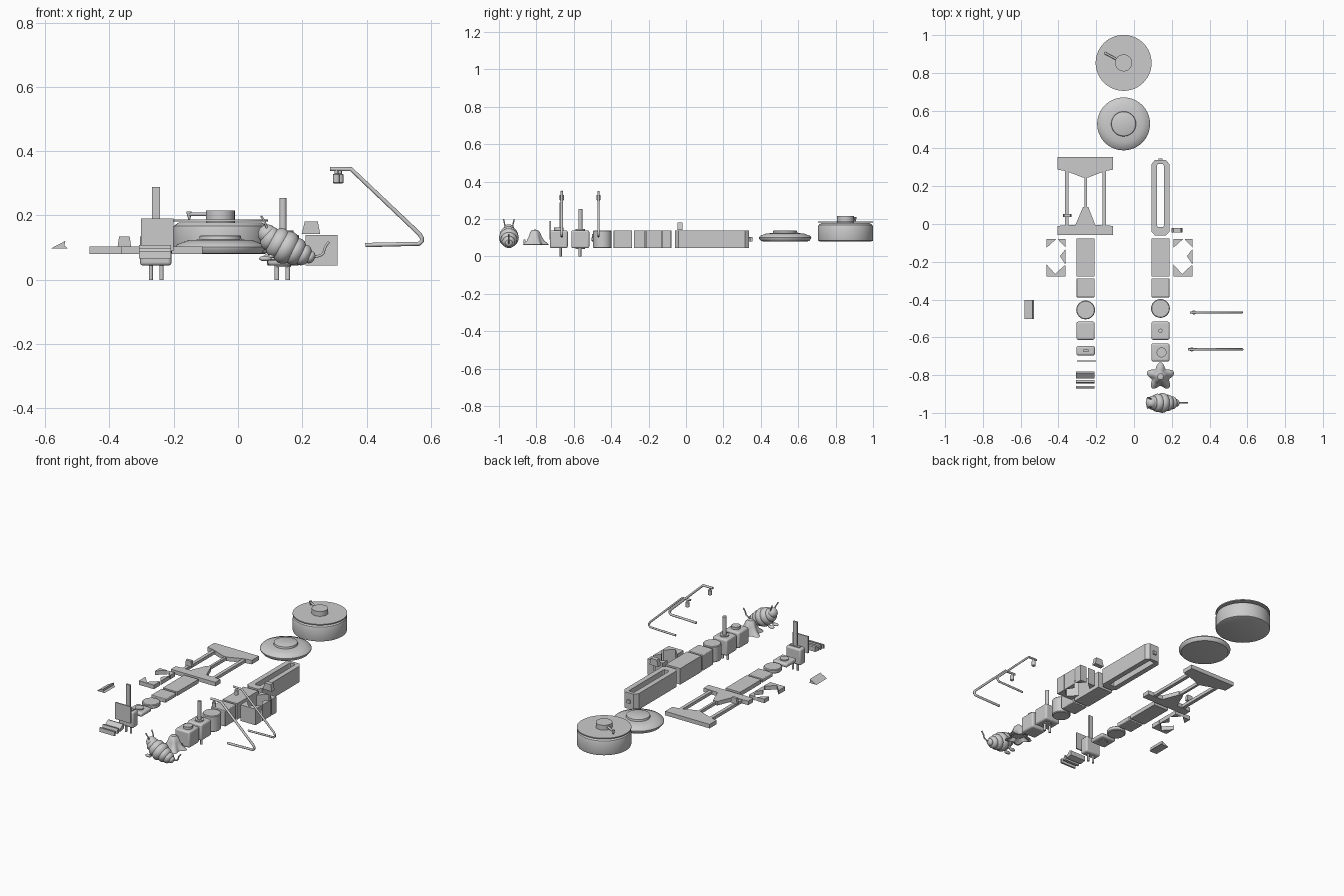
import bpy, bmesh, math
from mathutils import Vector

if "Cube" in bpy.data.objects:
    bpy.data.objects.remove(bpy.data.objects["Cube"])

LX, RX = -0.256, 0.14      # column centres
LO, HI = 0.044, 0.14       # tall parts
TLO, THI = 0.08, 0.104     # thin parts


def finish(name, bm, bevel=0, smooth=False):
    bmesh.ops.recalc_face_normals(bm, faces=bm.faces)
    me = bpy.data.meshes.new(name)
    bm.to_mesh(me)
    bm.free()
    ob = bpy.data.objects.new(name, me)
    bpy.context.collection.objects.link(ob)
    if bevel:
        m = ob.modifiers.new("bevel", 'BEVEL')
        m.width, m.segments = bevel, 3
    if smooth:
        bpy.ops.object.select_all(action='DESELECT')
        ob.select_set(True)
        bpy.context.view_layer.objects.active = ob
        bpy.ops.object.shade_smooth_by_angle(angle=math.radians(35))
    return ob


def box(name, x0, x1, y0, y1, z0, z1, bevel=0):
    bm = bmesh.new()
    bmesh.ops.create_cube(bm, size=1)
    for v in bm.verts:
        v.co = ((x0 + x1) / 2 + v.co.x * (x1 - x0), (y0 + y1) / 2 + v.co.y * (y1 - y0),
                (z0 + z1) / 2 + v.co.z * (z1 - z0))
    return finish(name, bm, bevel, bevel > 0)


def prism(name, pts, a, b, axis='z'):
    # extrude a 2D outline: along z (xy points), y (xz points) or x (yz points)
    place = {'z': lambda p, t: (p[0], p[1], t), 'y': lambda p, t: (p[0], t, p[1]),
             'x': lambda p, t: (t, p[0], p[1])}[axis]
    bm = bmesh.new()
    f = bm.faces.new([bm.verts.new(place(p, a)) for p in pts])
    ext = bmesh.ops.extrude_face_region(bm, geom=[f])['geom']
    d = Vector(place((0, 0), b - a))
    bmesh.ops.translate(bm, vec=d, verts=[v for v in ext if isinstance(v, bmesh.types.BMVert)])
    return finish(name, bm)


def lathe(name, x, y, prof, n=48):
    bm = bmesh.new()
    rings = [[bm.verts.new((x + r * math.cos(2 * math.pi * i / n), y + r * math.sin(2 * math.pi * i / n), z))
              for i in range(n)] for r, z in prof]
    for a, b in zip(rings, rings[1:]):
        for i in range(n):
            bm.faces.new((a[i], a[(i + 1) % n], b[(i + 1) % n], b[i]))
    bm.faces.new(rings[0])
    bm.faces.new(rings[-1])
    return finish(name, bm, 0, True)


def cyl(name, x, y, r, z0, z1, n=32):
    return lathe(name, x, y, [(r, z0), (r, z1)], n)


def ball(name, c, r, s=(1, 1, 1), tilt=0):
    bm = bmesh.new()
    bmesh.ops.create_uvsphere(bm, u_segments=24, v_segments=16, radius=r)
    ob = finish(name, bm, 0, True)
    ob.location, ob.scale, ob.rotation_euler = c, s, (0, tilt, 0)
    return ob


def tube(name, pts, r, smooth=False):
    cu = bpy.data.curves.new(name, 'CURVE')
    cu.dimensions, cu.bevel_depth, cu.bevel_resolution, cu.use_fill_caps = '3D', r, 3, True
    sp = cu.splines.new('NURBS' if smooth else 'POLY')
    sp.points.add(len(pts) - 1)
    for p, co in zip(sp.points, pts):
        p.co = (*co, 1)
    if smooth:
        sp.use_endpoint_u, sp.order_u = True, 3
    ob = bpy.data.objects.new(name, cu)
    bpy.context.collection.objects.link(ob)
    return ob


# Round drum with thin lid, knob and handle
DX, DY = -0.055, 0.853
lathe("drum_body", DX, DY, [(.136, .08), (.146, .084), (.148, .09), (.148, .155), (.144, .168), (.13, .178)], 64)
cyl("drum_lid", DX, DY, .148, .181, .187, 64)
cyl("drum_knob", DX, DY, .045, .178, .216)
tube("drum_handle", [(-.085, .868, .204), (-.152, .904, .204)], .006)
lathe("handle_tip", -.152, .904, [(.003, .188), (.008, .207), (.008, .212)], 12)

# Shallow dish
lathe("dish", DX, .53, [(.11, .08), (.128, .082), (.139, .095), (.14, .102), (.134, .11), (.1, .123), (.066, .125),
                        (.064, .136), (.06, .138)], 64)

# Open frame on the left
prism("frame_top_plate", [(-.405, .355), (-.11, .355), (-.11, .288), (-.155, .28), (-.245, .245), (-.268, .245),
                          (-.36, .28), (-.405, .288)], TLO, THI)
prism("frame_bottom_plate", [(-.405, -.057), (-.405, -.01), (-.31, -.005), (-.27, .09), (-.242, .09), (-.205, -.005),
                             (-.11, -.01), (-.11, -.057)], TLO, THI)
for i, x in enumerate((-.356, -.157)):
    box(f"frame_bar_{i}", x - .01, x + .01, -.02, .3, TLO + .003, THI - .003)
box("frame_centre_bar", -.263, -.249, .08, .26, TLO + .003, THI - .003)
prism("left_latch", [(-.375, .1), (-.332, .1), (-.337, .134), (-.37, .134)], .036, .053, 'y')

# Slotted long body on the right, tapered ends
ring = [(.092, -.04), (.11, -.06), (.17, -.06), (.188, -.04), (.188, .315), (.17, .338), (.11, .338), (.092, .315)]
hole = [(.122, -.01), (.126, -.017), (.154, -.017), (.158, -.01), (.158, .31), (.154, .318), (.126, .318), (.122, .31)]
bm = bmesh.new()
loops = [[bm.verts.new((x, y, z)) for x, y in p] for p, z in ((ring, LO), (ring, HI), (hole, HI), (hole, LO))]
for k in range(4):
    a, b = loops[k], loops[(k + 1) % 4]
    for i in range(8):
        bm.faces.new((a[i], a[(i + 1) % 8], b[(i + 1) % 8], b[i]))
finish("slotted_body", bm)
box("body_nub", .13, .15, .335, .346, .08, .1)
prism("right_latch", [(.198, .142), (.256, .142), (.248, .182), (.208, .182)], -.046, -.02, 'y')

# Plain blocks: thin on the left, tall on the right
for side, x, lo, hi in (("left", LX, TLO, THI), ("right", RX, LO, HI)):
    box(side + "_long_block", x - .048, x + .048, -.277, -.077, lo, hi)
    box(side + "_square_block", x - .048, x + .048, -.388, -.288, lo, hi, .004)
    y = -.455 if side == "left" else -.447
    lathe(side + "_round_block", x, y, [(.046, lo), (.05, lo + .004), (.05, hi - .004), (.046, hi)], 24)
    box(side + "_button_block", x - .048, x + .048, -.613, -.517, lo, hi, .009)
    cyl(side + "_button", x, -.565, .025, lo - .004, hi + .006)

# Zigzag edge shards beside the long blocks
shards = [[(0, -.08), (.05, -.08), (0, -.125)], [(.058, -.08), (.1, -.08), (.1, -.125)],
          [(.07, -.17), (.1, -.132), (.1, -.215)],
          [(0, -.278), (0, -.215), (.045, -.265), (.092, -.22), (.1, -.22), (.1, -.278)]]
for side, x, lo, hi in (("left", -.462, TLO, THI), ("right", .21, LO, HI)):
    for i, s in enumerate(shards):
        prism(f"{side}_shard_{i}", [(x + u, v) for u, v in s], lo, hi)

# Small wedge far left
prism("wedge", [(-.581, .098), (-.53, .098), (-.54, .106), (-.537, .121)], -.503, -.403, 'y')

# Plugs with rod and pins
cyl("right_rod", RX, -.565, .011, HI, .254, 24)
for i, x in enumerate((.121, .155)):
    cyl(f"right_pin_{i}", x, -.567, .007, .0, .06, 16)
box("left_plug", LX - .049, LX + .049, -.696, -.646, LO, HI, .01)
box("left_plug_collar", -.285, -.222, -.68, -.662, HI - .01, HI + .006)
box("left_rod", -.268, -.242, -.677, -.665, HI, .288)
for i, x in enumerate((-.271, -.238)):
    cyl(f"left_pin_{i}", x, -.67, .006, .0, .06, 16)
box("back_plate", -.302, -.2, -.729, -.722, .09, .19)

# Right rounded block with button
box("right_end_block", RX - .048, RX + .048, -.728, -.632, LO, HI, .01)
cyl("end_button", .146, -.68, .026, HI - .01, HI + .014)

# Ridged slats on the left
prism("slat_ridge", [(-.78, .078), (-.78, .105), (-.79, .108), (-.818, .086), (-.818, .072)], -.308, -.208, 'x')
prism("slat_middle", [(-.83, .07), (-.826, .096), (-.838, .098), (-.845, .07)], -.308, -.208, 'x')
prism("slat_front", [(-.86, .066), (-.858, .09), (-.868, .09), (-.87, .066)], -.308, -.208, 'x')

# Bent hook arms with hanging tip
for i, (y, x0, r) in enumerate(((-.468, .297, .006), (-.664, .286, .007))):
    tube(f"hook_arm_{i}", [(x0, y, .345), (.352, y, .344), (.565, y, .142), (.572, y, .13), (.572, y, .12),
                           (.563, y, .112), (.396, y, .108)], r)
    lathe(f"hook_tip_{i}", x0 + .02, y, [(.006, .345), (.006, .33), (.011, .328), (.011, .302), (.008, .3)], 16)

# Five-lobed bell flower
bm = bmesh.new()
n, rows = 60, []
for r, z, k in ((.004, .143, 0), (.016, .141, 0), (.026, .13, .03), (.034, .108, .06), (.045, .083, .13),
                (.058, .07, .2), (.062, .063, .22), (.05, .06, .2), (.03, .078, .1)):
    rows.append([])
    for j in range(n):
        a = 2 * math.pi * j / n
        q = r * (1 + k * math.cos(5 * (a - math.pi / 2)))
        rows[-1].append(bm.verts.new((RX + q * math.cos(a), -.808 + q * math.sin(a), z)))
for a, b in zip(rows, rows[1:]):
    for j in range(n):
        bm.faces.new((a[j], a[(j + 1) % n], b[(j + 1) % n], b[j]))
bm.faces.new(rows[0])
bm.faces.new(rows[-1])
finish("bell_flower", bm, 0, True)

# Ringed bug: body segments, head, legs, feelers and tail
for i, (x, z, r) in enumerate(((.1, .128, .038), (.125, .114, .049), (.15, .1, .053), (.178, .088, .044),
                               (.203, .077, .034), (.225, .07, .02))):
    ball(f"bug_segment_{i}", (x, -.947, z), r, (.72, 1, 1), math.radians(28))
ball("bug_head", (.092, -.947, .142), .03)
tube("bug_tail", [(.225, -.947, .07), (.265, -.947, .072), (.27, -.947, .105), (.284, -.947, .118)], .004, True)
for s in (-1, 1):
    y = -.947 + s * .02
    tube(f"bug_feeler_{s}", [(.09, y, .16), (.085, y + s * .004, .18), (.072, y + s * .008, .198)], .0035, True)
    ball(f"bug_foot_{s}", (.085, y, .066), .014, (1.4, .8, .6))
    tube(f"bug_leg_{s}", [(.12, y, .08), (.085, y, .066)], .006)
